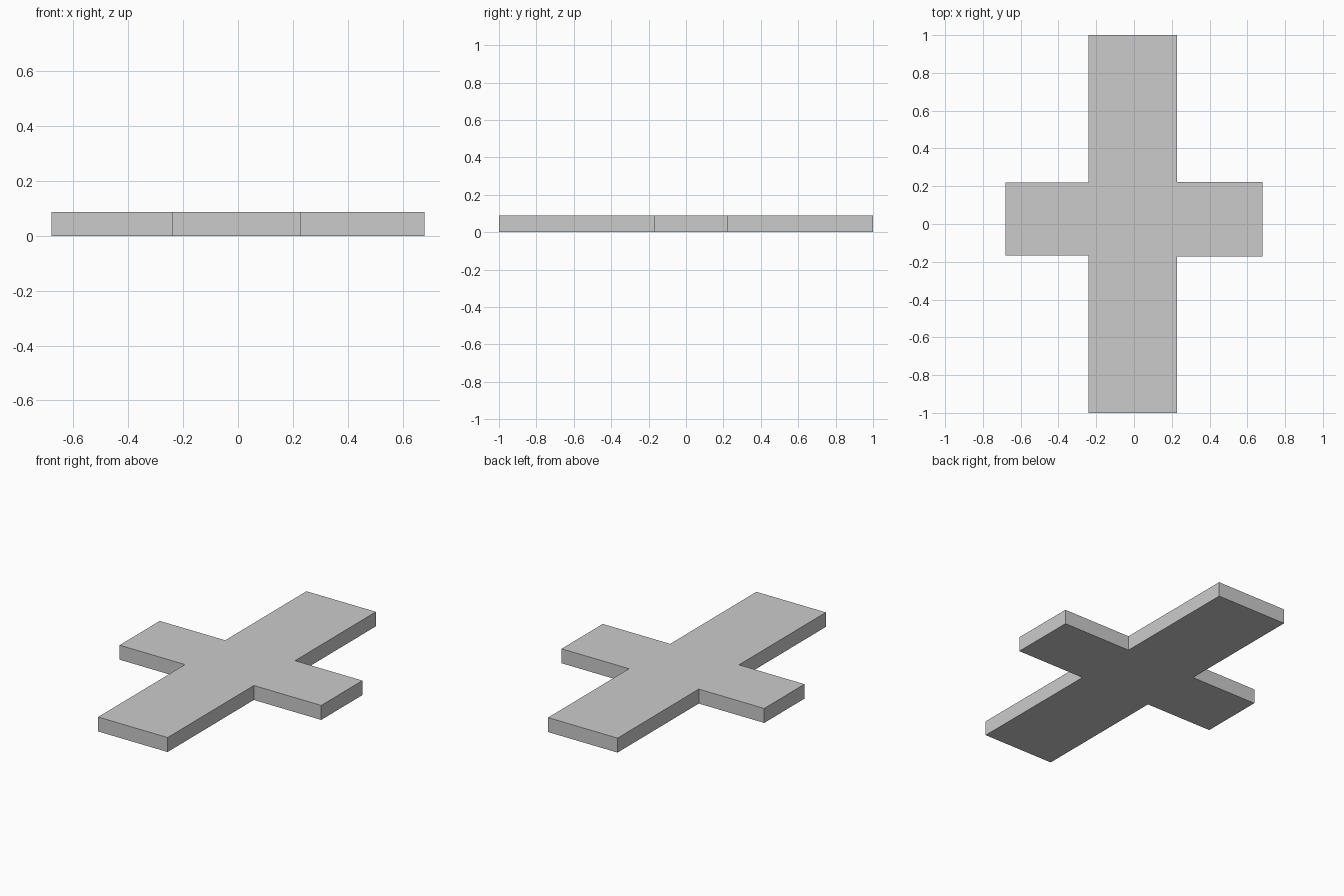
import bpy, bmesh

if "Cube" in bpy.data.objects:
    bpy.data.objects.remove(bpy.data.objects["Cube"])

HEIGHT = 0.088

# Cross outline, counter-clockwise seen from above
outline = [
    (-0.24, -1.0), (0.227, -1.0),
    (0.227, -0.172), (0.68, -0.172), (0.68, 0.223), (0.227, 0.223),
    (0.227, 1.0), (-0.24, 1.0),
    (-0.24, 0.22), (-0.68, 0.22), (-0.68, -0.166), (-0.24, -0.166),
]

# Flat cross-shaped slab: extrude the outline upward
bm = bmesh.new()
base = bm.faces.new([bm.verts.new((x, y, 0)) for x, y in outline])
top = bmesh.ops.extrude_face_region(bm, geom=[base], use_keep_orig=True)["geom"]
bmesh.ops.translate(bm, vec=(0, 0, HEIGHT),
                    verts=[g for g in top if isinstance(g, bmesh.types.BMVert)])
bmesh.ops.recalc_face_normals(bm, faces=bm.faces)

mesh = bpy.data.meshes.new("cross_slab")
bm.to_mesh(mesh)
bm.free()
slab = bpy.data.objects.new("cross_slab", mesh)
bpy.context.collection.objects.link(slab)
